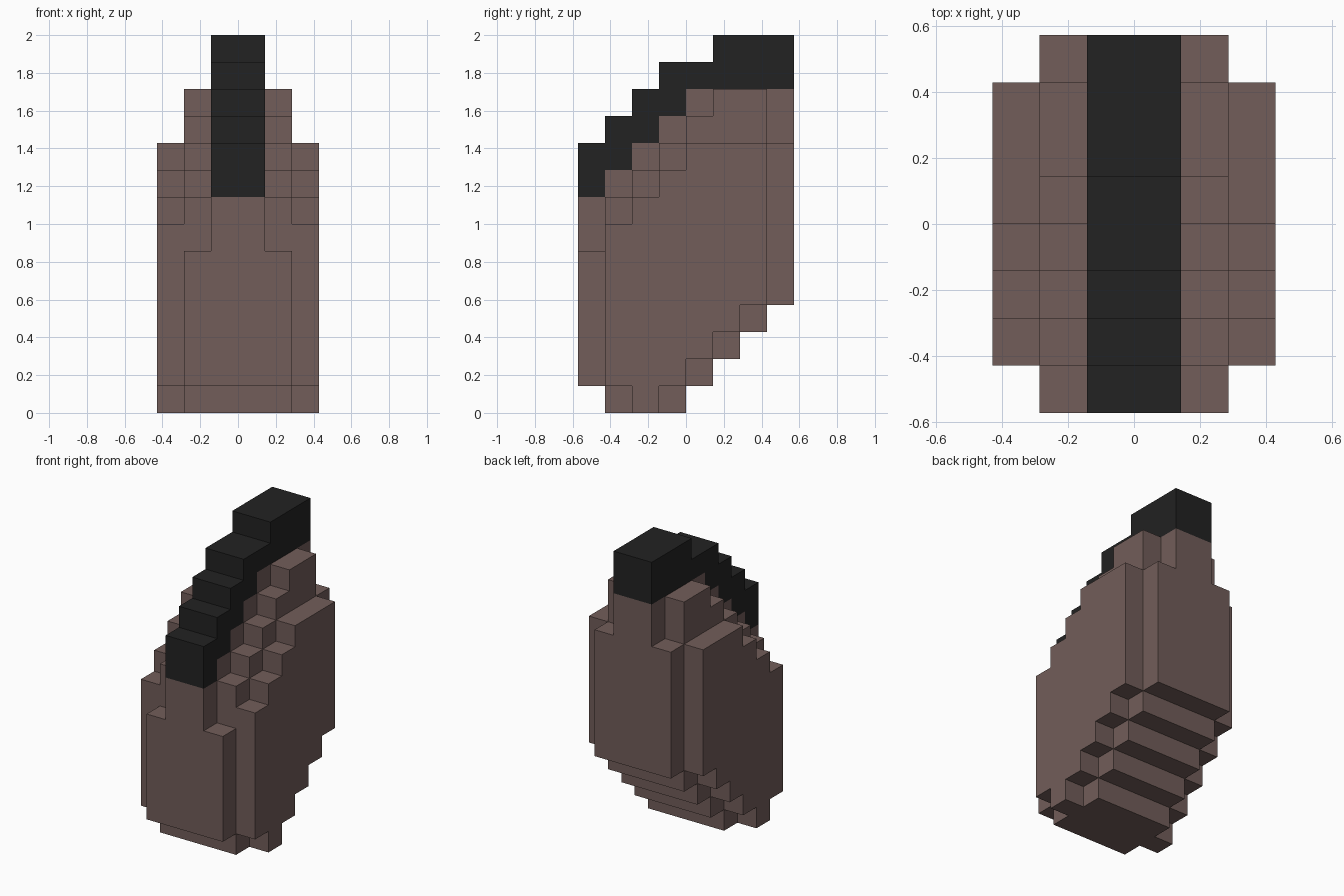
import bpy
import bmesh

cube = bpy.data.objects.get("Cube")
if cube:
    bpy.data.objects.remove(cube, do_unlink=True)

U = 2 / 14  # one block


def make_material(name, rgb):
    mat = bpy.data.materials.new(name)
    mat.use_nodes = True
    color = (*rgb, 1.0)
    mat.diffuse_color = color
    mat.node_tree.nodes["Principled BSDF"].inputs["Base Color"].default_value = color
    return mat


def stepped_outline(y_start, bottoms, tops):
    """Closed stair-step outline in (y, z) from per-column bottoms and tops."""
    lower, upper = [], []
    for i, (b, t) in enumerate(zip(bottoms, tops)):
        y = y_start + i
        lower += [(y, b), (y + 1, b)]
        upper += [(y, t), (y + 1, t)]
    pts = []
    for p in lower + upper[::-1]:
        if not pts or p != pts[-1]:
            pts.append(p)
    # Drop points in the middle of straight runs
    n = len(pts)
    return [p for i, p in enumerate(pts)
            if not any(pts[i - 1][k] == p[k] == pts[(i + 1) % n][k] for k in (0, 1))]


def make_slab(name, x0, x1, y_start, bottoms, tops, mat):
    """Extrude a stepped side outline from x0 to x1."""
    bm = bmesh.new()
    verts = [bm.verts.new((x0 * U, y * U, z * U))
             for y, z in stepped_outline(y_start, bottoms, tops)]
    face = bm.faces.new(verts)
    ext = bmesh.ops.extrude_face_region(bm, geom=[face])["geom"]
    moved = [g for g in ext if isinstance(g, bmesh.types.BMVert)]
    bmesh.ops.translate(bm, vec=((x1 - x0) * U, 0, 0), verts=moved)
    bmesh.ops.recalc_face_normals(bm, faces=bm.faces[:])
    mesh = bpy.data.meshes.new(name)
    bm.to_mesh(mesh)
    bm.free()
    mesh.materials.append(mat)
    obj = bpy.data.objects.new(name, mesh)
    bpy.context.scene.collection.objects.link(obj)
    return obj


brown = make_material("dusty brown", (0.168, 0.110, 0.101))
black = make_material("soft black", (0.016, 0.016, 0.016))

core_bottoms = [1, 0, 0, 0, 1, 2, 3, 4]
core_tops = [8, 9, 10, 11, 12, 12, 12, 12]

# Central body and the dark crest resting on it
make_slab("body_core", -1, 1, -4, core_bottoms, core_tops, brown)
make_slab("crest", -1, 1, -4, core_tops, [10, 11, 12, 13, 13, 14, 14, 14], black)

# Stepped layers on both sides
for side, s in (("left", 1), ("right", -1)):
    make_slab(f"{side}_shoulder", s, 2 * s, -4, core_bottoms,
              [6, 8, 9, 10, 11, 12, 12, 10], brown)
    make_slab(f"{side}_flank", 2 * s, 3 * s, -3, [1, 0, 1, 2, 3, 4],
              [7, 8, 9, 10, 10, 10], brown)
